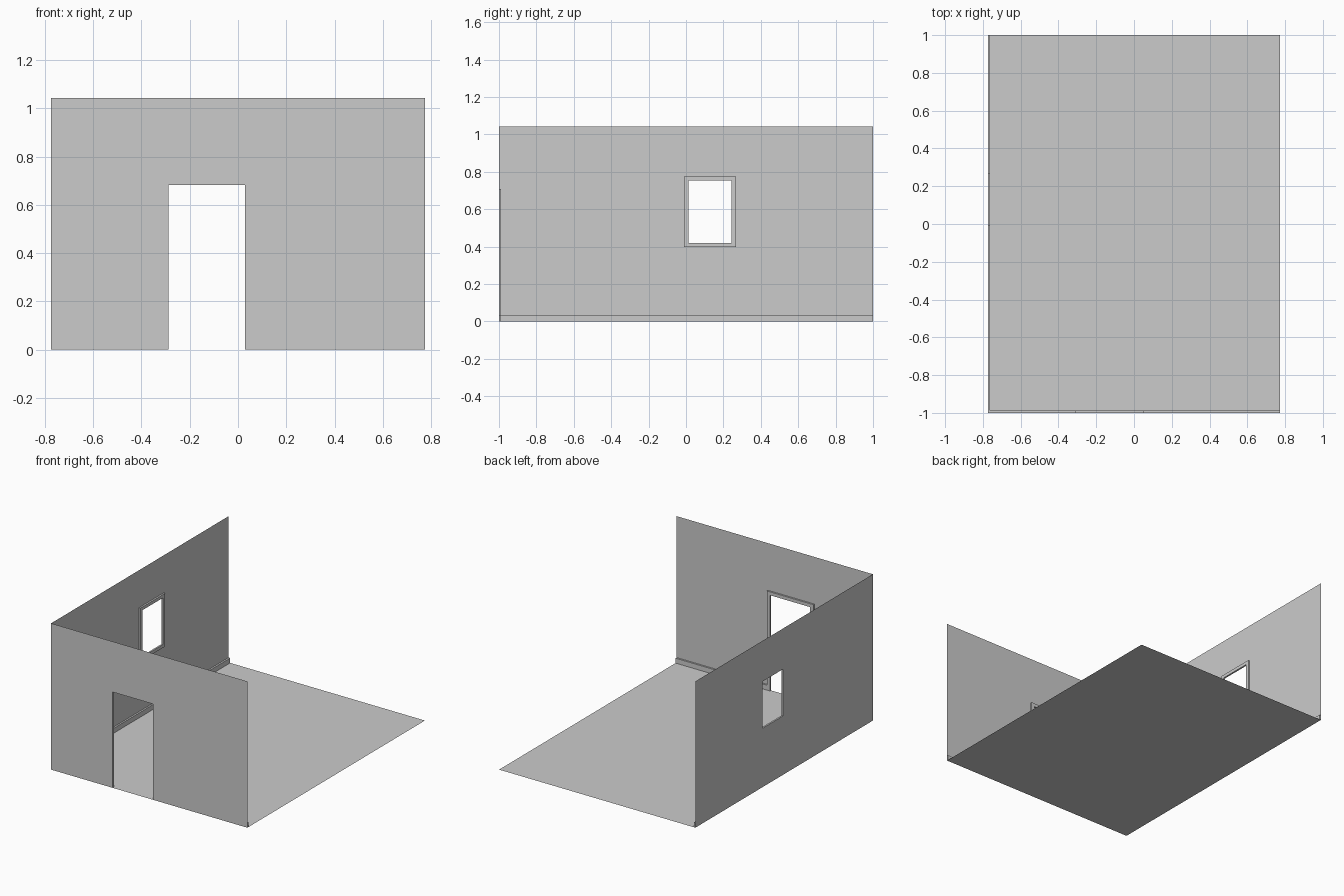
import bpy, bmesh

if "Cube" in bpy.data.objects:
    bpy.data.objects.remove(bpy.data.objects["Cube"])

W, H, D = 0.774, 1.043, 0.012      # half width, wall height, trim depth
BASE = 0.035                       # skirting height


def panel(bm, us, vs, place, opening, casing, flip):
    """Grid wall with an opening; returns the skirting and casing faces."""
    def inside(u, v, r):
        return r[0] < u < r[1] and r[2] < v < r[3]
    trim = []
    for u0, u1 in zip(us, us[1:]):
        for v0, v1 in zip(vs, vs[1:]):
            u, v = (u0 + u1) / 2, (v0 + v1) / 2
            if inside(u, v, opening):
                continue
            pts = [(u0, v0), (u1, v0), (u1, v1), (u0, v1)]
            if flip:
                pts.reverse()
            f = bm.faces.new([bm.verts.new(place(*p)) for p in pts])
            if v < BASE or inside(u, v, casing):
                trim.append(f)
    return trim


def finish(bm, name):
    me = bpy.data.meshes.new(name)
    bm.to_mesh(me)
    bm.free()
    bpy.context.collection.objects.link(bpy.data.objects.new(name, me))


# Floor
bm = bmesh.new()
bm.faces.new([bm.verts.new(p) for p in
              ((-W, -1, 0), (W, -1, 0), (W, 1, 0), (-W, 1, 0))])
finish(bm, "floor")

# Front wall with doorway, left wall with window
bm = bmesh.new()
trim = panel(bm, [-W, -0.312, -0.288, 0.03, 0.054, W], [0, BASE, 0.683, 0.707, H],
             lambda u, v: (u, -1, v),
             (-0.288, 0.03, -1, 0.683), (-0.312, 0.054, -1, 0.707), True)
trim += panel(bm, [-1, -0.01, 0.013, 0.244, 0.267, 1],
              [0, BASE, 0.397, 0.42, 0.753, 0.776, H],
              lambda u, v: (-W, u, v),
              (0.013, 0.244, 0.42, 0.753), (-0.01, 0.267, 0.397, 0.776), False)
bmesh.ops.remove_doubles(bm, verts=bm.verts, dist=1e-4)

# Skirting and casings pushed into the room
ret = bmesh.ops.extrude_face_region(bm, geom=trim)
for v in [g for g in ret["geom"] if isinstance(g, bmesh.types.BMVert)]:
    on_left, on_front = v.co.x < -W + 1e-4, v.co.y < -1 + 1e-4
    v.co.x += D * on_left
    v.co.y += D * on_front

# Underside strips coincide with the floor, so drop them
under = [f for f in bm.faces if all(abs(v.co.z) < 1e-5 for v in f.verts)]
bmesh.ops.delete(bm, geom=under, context='FACES')
finish(bm, "walls_with_trim")
